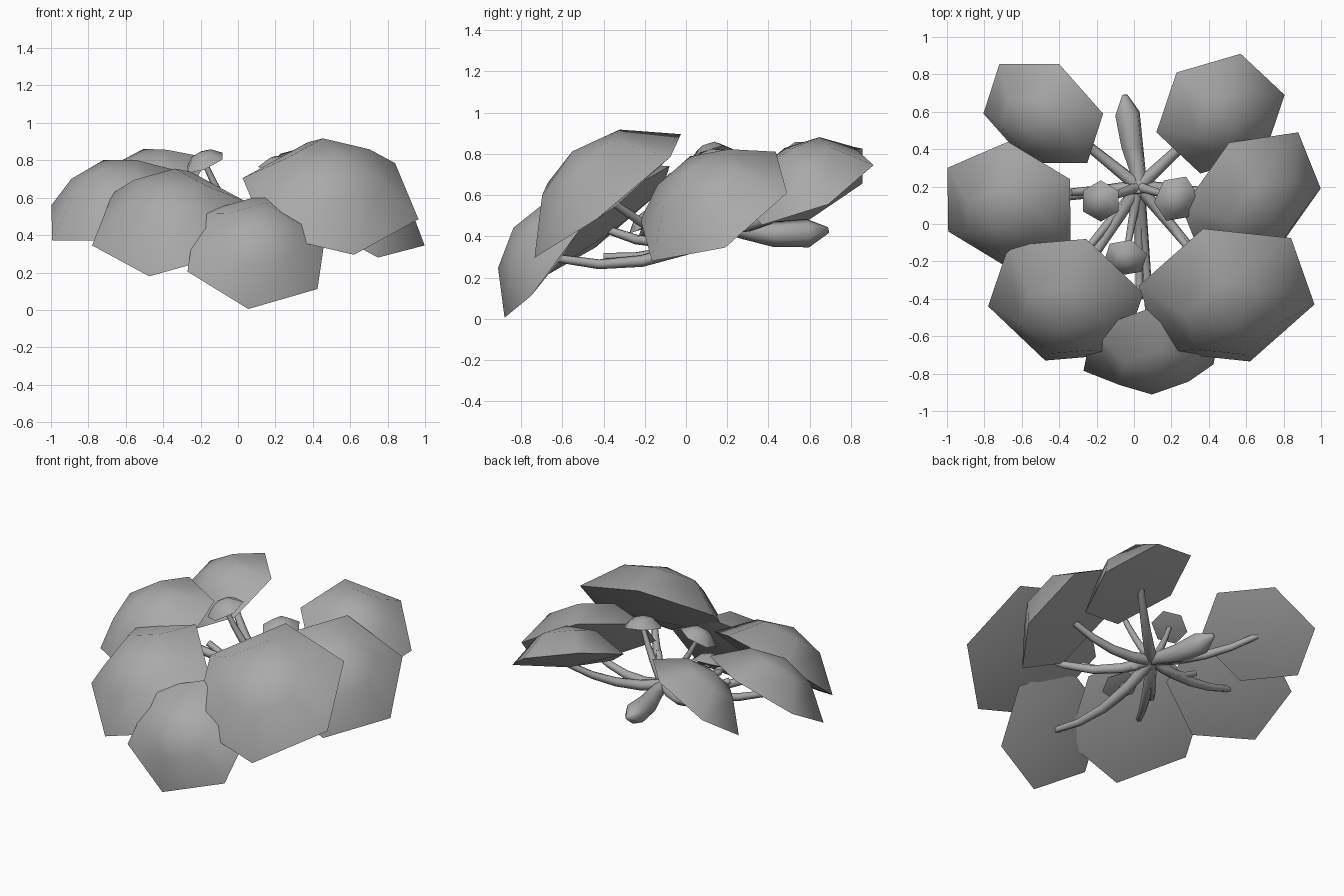
import bpy, bmesh, math
from mathutils import Vector as V

if "Cube" in bpy.data.objects:
    bpy.data.objects.remove(bpy.data.objects["Cube"])

grey = bpy.data.materials.new("plain_grey")
grey.diffuse_color = (0.4, 0.4, 0.4, 1)
grey.use_nodes = True
grey.node_tree.nodes["Principled BSDF"].inputs["Base Color"].default_value = grey.diffuse_color


def finish(name, bm, angle=50):
    bmesh.ops.recalc_face_normals(bm, faces=bm.faces)
    me = bpy.data.meshes.new(name)
    bm.to_mesh(me)
    bm.free()
    me.materials.append(grey)
    ob = bpy.data.objects.new(name, me)
    bpy.context.collection.objects.link(ob)
    bpy.ops.object.select_all(action='DESELECT')
    ob.select_set(True)
    bpy.context.view_layer.objects.active = ob
    bpy.ops.object.shade_smooth_by_angle(angle=math.radians(angle))
    return ob


def cap(name, c, a, b):
    """Six-sided dome: centre c, two neighbouring rim corners at c+a and c+b."""
    c, a, b = V(c), V(a), V(b)
    n = a.cross(b).normalized()
    r = (a.length + b.length + (b - a).length) / 3
    spokes = [a, b, b - a, -a, -b, a - b]
    bm = bmesh.new()
    rim = [bm.verts.new(c + s) for s in spokes]
    ring = [bm.verts.new(c + s * 0.53 + n * r * 0.43) for s in spokes]
    top = bm.verts.new(c + n * r * 0.57)
    low = bm.verts.new(c - n * r * 0.13)
    for i in range(6):
        j = (i + 1) % 6
        bm.faces.new((rim[i], rim[j], ring[j], ring[i]))
        bm.faces.new((ring[i], ring[j], top))
        bm.faces.new((rim[j], rim[i], low))
    finish(name, bm)
    return c - n * r * 0.08


def tube(name, pts, radii, sides=6):
    """Tapered low-poly tube along a path."""
    pts = [V(p) for p in pts]
    bm = bmesh.new()
    rings = []
    for i, p in enumerate(pts):
        d = (pts[min(i + 1, len(pts) - 1)] - pts[max(i - 1, 0)]).normalized()
        u = d.cross(V((0.31, 0.17, 0.93))).normalized()
        w = d.cross(u)
        rings.append([bm.verts.new(p + radii[i] * (u * math.cos(k * math.tau / sides)
                                                   + w * math.sin(k * math.tau / sides)))
                      for k in range(sides)])
    for r0, r1 in zip(rings, rings[1:]):
        for k in range(sides):
            m = (k + 1) % sides
            bm.faces.new((r0[k], r0[m], r1[m], r1[k]))
    bm.faces.new(rings[0])
    bm.faces.new(rings[-1])
    finish(name, bm, 75)


HUB = V((0.025, 0.2, 0.445))


def stem(name, end, sag=0.05, r0=0.037, r1=0.02):
    """Sagging stem from the hub to a cap."""
    end = V(end)
    pts, radii = [], []
    for i in range(5):
        t = i / 4
        pts.append(HUB.lerp(end, t) - V((0, 0, sag * 4 * t * (1 - t))))
        radii.append(r0 + (r1 - r0) * t)
    tube(name, pts, radii)


# Large caps
caps = {
    "front_cap": ((0.10, -0.655, 0.312), (-0.045, -0.225, -0.307), (0.325, -0.095, -0.20), 0.09),
    "front_right_cap": ((0.495, -0.38, 0.595), (0.47, -0.05, -0.11), (0.345, 0.305, 0.19), 0.09),
    "right_cap": ((0.628, 0.135, 0.545), (0.12, -0.30, -0.265), (0.37, 0.055, -0.20), 0.06),
    "front_left_cap": ((-0.365, -0.405, 0.46), (-0.415, -0.035, -0.115), (-0.11, -0.325, -0.28), 0.07),
    "left_cap": ((-0.668, 0.10, 0.56), (-0.33, 0.20, 0.0), (-0.325, -0.14, -0.19), 0.05),
    "back_left_cap": ((-0.485, 0.59, 0.645), (0.085, 0.265, 0.18), (-0.235, 0.265, 0.01), 0.05),
    "back_right_cap": ((0.4625, 0.59, 0.645), (0.343, 0.10, -0.09), (0.108, 0.32, 0.10), 0.05),
}
for name, (c, a, b, sag) in caps.items():
    end = cap(name, c, a, b)
    stem(name.replace("cap", "stem"), end, sag)

# Small caps on thin stems
buds = {
    "left_bud": ((-0.178, 0.123, 0.785), (0.0, -0.11, -0.035), (0.096, -0.055, 0.02)),
    "right_bud": ((0.225, 0.135, 0.755), (0.065, -0.098, -0.03), (0.118, 0.02, -0.01)),
    "front_bud": ((-0.045, -0.18, 0.46), (-0.03, -0.095, -0.045), (0.085, -0.075, -0.04)),
}
for name, (c, a, b) in buds.items():
    end = cap(name, c, a, b)
    stem(name + "_stem", end, 0.03, 0.03, 0.015)

# Extra side stems that fan out beneath the front caps
for i, e in enumerate([(-0.24, -0.12, 0.42), (0.30, -0.14, 0.46), (0.03, -0.40, 0.30), (-0.34, 0.17, 0.50)]):
    stem("side_stem_%d" % i, e, 0.05, 0.03, 0.02)

# Thick cut root pointing backwards from the hub
tube("root", [HUB + V((0.005, -0.04, 0.01)), (0.02, 0.28, 0.43), (-0.01, 0.42, 0.41),
              (-0.035, 0.59, 0.415), (-0.05, 0.69, 0.43)],
     [0.035, 0.045, 0.062, 0.07, 0.015])
